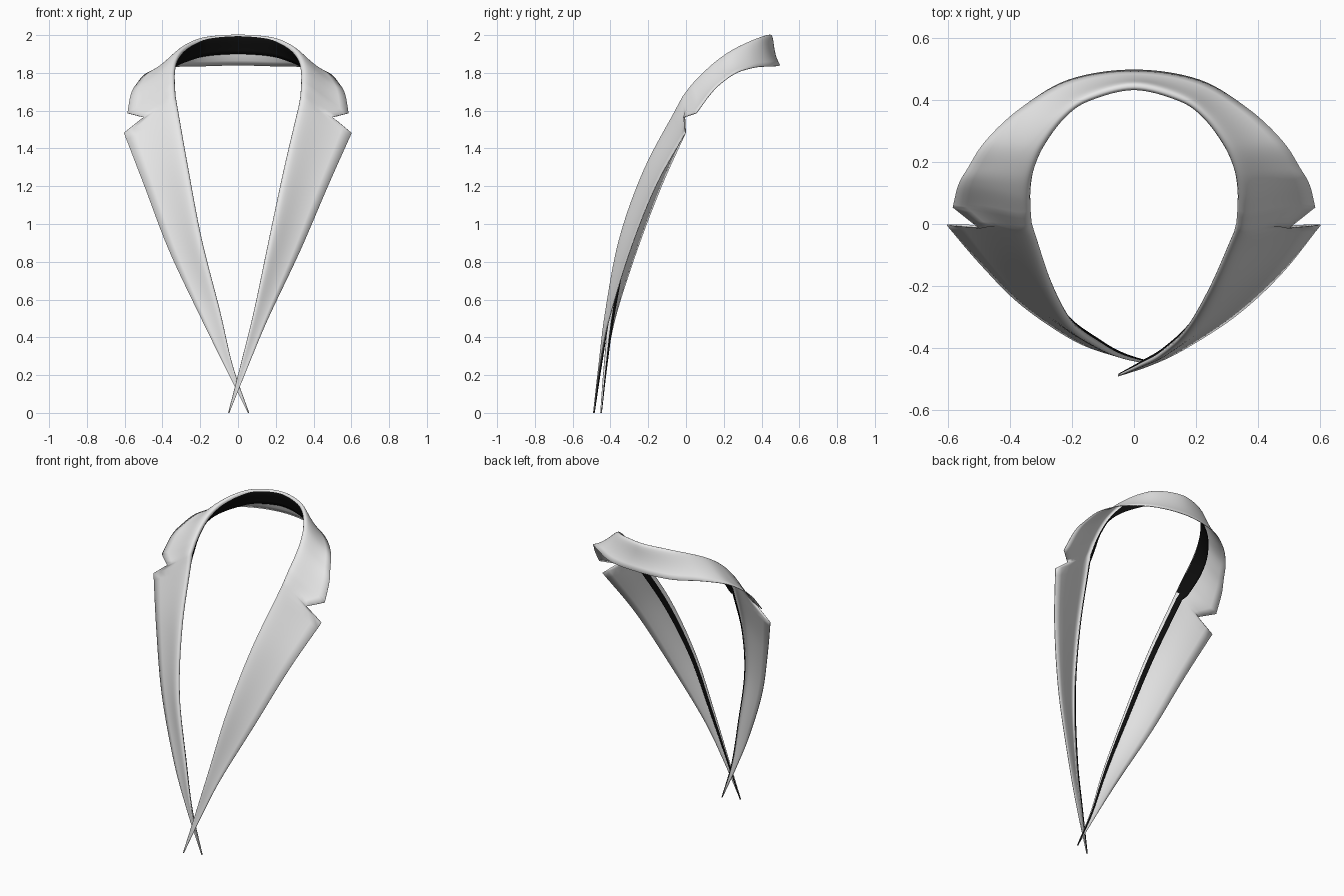
import bpy, bmesh, math
from mathutils import Vector as V

if "Cube" in bpy.data.objects:
    bpy.data.objects.remove(bpy.data.objects["Cube"])


def material(name, c):
    m = bpy.data.materials.new(name)
    m.diffuse_color = (c, c, c, 1)
    m.use_nodes = True
    m.node_tree.nodes["Principled BSDF"].inputs["Base Color"].default_value = m.diffuse_color
    return m


GREY = material("light grey cloth", 0.8)
BLACK = material("black collar stand", 0.004)


def row(fold, outer, stand):
    # one cross-section: fold point, free outer edge, inner stand edge (offset from fold)
    return [V(fold), V(outer), V(fold) + V(stand)]


def mirrored(r):
    return [V((-p.x, p.y, p.z)) for p in r]


def spline(rows, steps=8):
    # smooth interpolation through the cross-sections
    out = []
    n = len(rows)
    for i in range(n - 1):
        a, b = rows[i], rows[i + 1]
        p = rows[i - 1] if i else [2 * u - v for u, v in zip(a, b)]
        q = rows[i + 2] if i + 2 < n else [2 * v - u for u, v in zip(a, b)]
        for s in range(steps):
            t = s / steps
            out.append([0.5 * (2 * a[k] + (b[k] - p[k]) * t
                               + (2 * p[k] - 5 * a[k] + 4 * b[k] - q[k]) * t * t
                               + (3 * a[k] - p[k] - 3 * b[k] + q[k]) * t ** 3)
                        for k in range(3)])
    return out + [rows[-1]]


def blend(a, b, steps=4):
    # straight rows between two cross-sections, without the last one
    return [[u.lerp(v, s / steps) for u, v in zip(a, b)] for s in range(steps)]


STAND, FALL = 6, 12


def bezier(a, b, c, d, t):
    s = 1 - t
    return a * s ** 3 + b * 3 * s * s * t + c * 3 * s * t * t + d * t ** 3


def section(r):
    # inner stand, rolled over the fold, out to the free edge
    f, o, b = r
    u, d = o - f, b - f
    t = (u.normalized() - d.normalized()).normalized()
    h = min(0.2 * u.length, 0.04)
    k = min(0.25 * d.length, 0.02)
    pts = [bezier(b, b.lerp(f, 0.4), f - t * k, f, i / STAND) for i in range(STAND)]
    pts += [bezier(f, f + t * h, f.lerp(o, 0.5) - t * h * 0.6, o, (i / FALL) ** 1.4)
            for i in range(FALL + 1)]
    return pts


# Collar, from centre back to the front corner
half = [
    row((0, .44, 2.0), (0, .497, 1.84), (0, .02, -.10)),
    row((.147, .403, 1.99), (.21, .465, 1.835), (.015, .02, -.10)),
    row((.227, .345, 1.965), (.37, .37, 1.83), (.03, .02, -.10)),
    row((.293, .255, 1.92), (.48, .267, 1.80), (.045, .02, -.09)),
    row((.327, .175, 1.865), (.537, .18, 1.74), (.05, .03, -.08)),
    row((.339, .105, 1.805), (.567, .127, 1.685), (.045, .04, -.08)),
    row((.339, .04, 1.74), (.585, .055, 1.587), (.035, .055, -.07)),
]
# Gorge seam, ending at the notch corner
gorge = row((.335, -.005, 1.68), (.5, -.013, 1.565), (.03, .06, -.05))

# Lapels, from the notch down to the crossing tips
right_rows = [
    row((.326, -.035, 1.63), (.602, -.003, 1.482), (.025, .05, -.02)),
    row((.246, -.215, 1.29), (.476, -.16, 1.2), (.025, .045, -.01)),
    row((.167, -.348, .92), (.33, -.295, .86), (.02, .035, 0)),
    row((.087, -.423, .54), (.160, -.405, .5), (.012, .025, 0)),
    row((.020, -.458, .27), (.055, -.455, .25), (.005, .015, 0)),
    row((-.05, -.49, 0), (-.046, -.489, 0), (.002, .006, 0)),
]
left_rows = [
    row((-.326, -.03, 1.63), (-.604, -.003, 1.482), (-.025, .05, -.02)),
    row((-.266, -.205, 1.29), (-.495, -.13, 1.2), (-.025, .045, -.01)),
    row((-.195, -.33, .92), (-.365, -.26, .86), (-.02, .035, 0)),
    row((-.098, -.40, .54), (-.195, -.375, .5), (-.012, .025, 0)),
    row((-.030, -.432, .25), (-.062, -.425, .23), (-.005, .015, 0)),
    row((.057, -.452, 0), (.053, -.45, 0), (-.002, .006, 0)),
]
right = blend(half[-1], gorge) + blend(gorge, right_rows[0]) + spline(right_rows)
left = (blend(mirrored(half[-1]), mirrored(gorge))
        + blend(mirrored(gorge), left_rows[0]) + spline(left_rows))
back = spline([mirrored(r) for r in reversed(half[1:])] + half)
rows = left[::-1] + back[1:-1] + right

# One continuous cloth sheet, so the roll runs smoothly from collar into lapels
bm = bmesh.new()
grid = [[bm.verts.new(p) for p in section(r)] for r in rows]
for i, (g, h) in enumerate(zip(grid, grid[1:])):
    z = rows[i][0].z
    for j in range(len(g) - 1):
        f = bm.faces.new((g[j], g[j + 1], h[j + 1], h[j]))
        # black inner stand, narrower along the lapels
        f.material_index = 1 if j < (STAND - 1 if z > 1.66 else STAND - 3) else 0
me = bpy.data.meshes.new("collar_and_lapels")
bm.to_mesh(me)
bm.free()
ob = bpy.data.objects.new("collar_and_lapels", me)
bpy.context.collection.objects.link(ob)
me.materials.append(GREY)
me.materials.append(BLACK)
ob.select_set(True)
bpy.context.view_layer.objects.active = ob
bpy.ops.object.shade_smooth_by_angle(angle=math.radians(60))
mod = ob.modifiers.new("cloth thickness", 'SOLIDIFY')
mod.thickness = 0.004
mod.offset = 0
